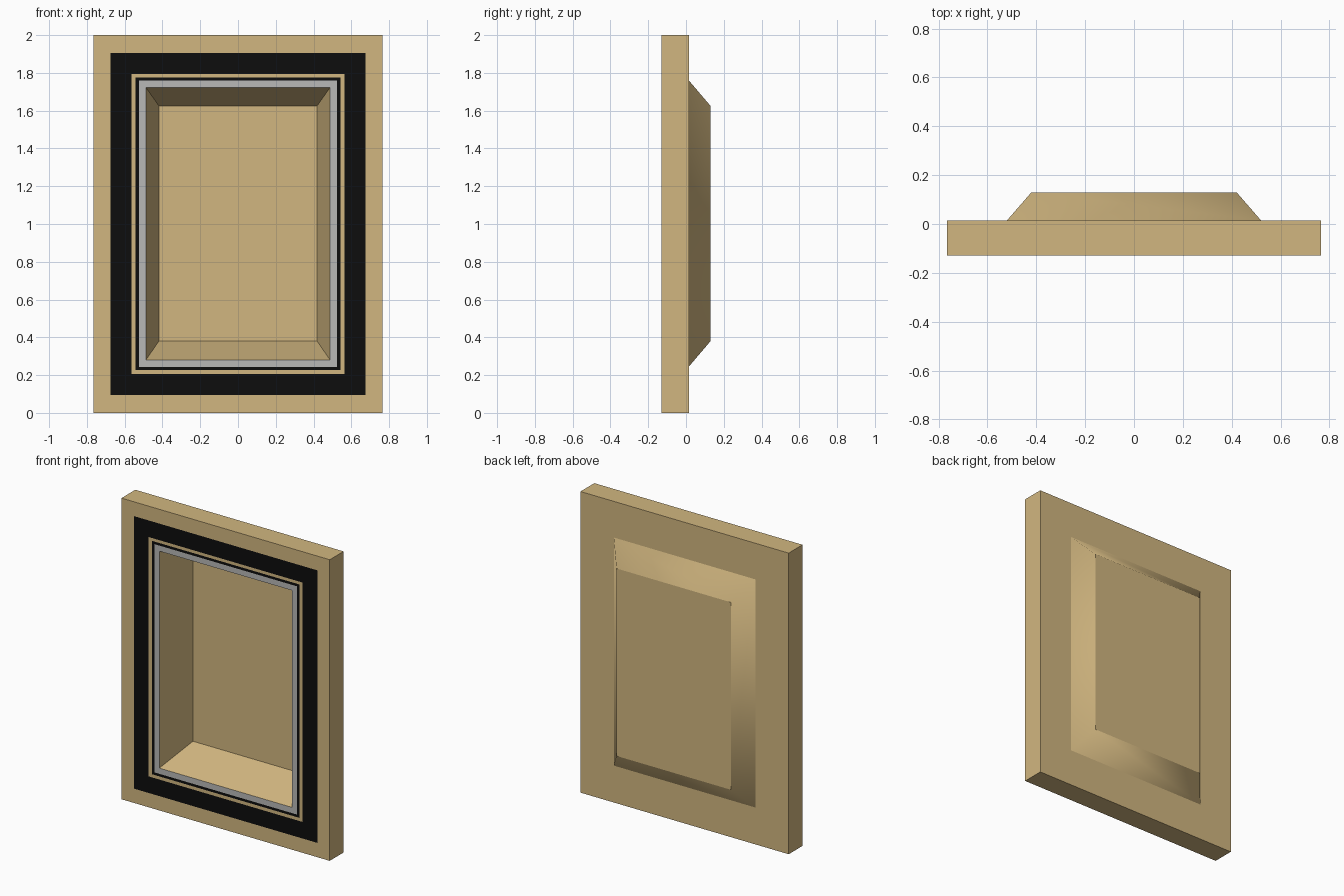
import bpy, bmesh

if "Cube" in bpy.data.objects:
    bpy.data.objects.remove(bpy.data.objects["Cube"])


def material(name, rgb):
    m = bpy.data.materials.new(name)
    m.diffuse_color = (*rgb, 1)
    m.use_nodes = True
    m.node_tree.nodes["Principled BSDF"].inputs["Base Color"].default_value = m.diffuse_color
    return m


TAN = material("tan", (0.64, 0.47, 0.215))
BLACK = material("black", (0.004, 0.004, 0.004))
GREY = material("grey", (0.48, 0.48, 0.475))


def loft(name, mat, rects, cap_last=False, smooth=False):
    """Join rectangles (half width, bottom z, top z, y) into a band of faces."""
    bm = bmesh.new()
    loops = [[bm.verts.new(p) for p in ((-w, y, b), (w, y, b), (w, y, t), (-w, y, t))]
             for w, b, t, y in rects]
    for a, c in zip(loops, loops[1:]):
        for i in range(4):
            j = (i + 1) % 4
            f = bm.faces.new((a[i], a[j], c[j], c[i]))
            f.smooth = smooth
    if cap_last:
        cap = bm.faces.new(loops[-1])
        for e in cap.edges:          # keep the rim of the panel crisp
            e.smooth = False
    me = bpy.data.meshes.new(name)
    bm.to_mesh(me)
    bm.free()
    me.materials.append(mat)
    ob = bpy.data.objects.new(name, me)
    bpy.context.collection.objects.link(ob)
    return ob


F, B, D = -0.13, 0.015, 0.13        # front, slab back, tray back

# Concentric outlines of the front bands, from outside in
outer = (0.765, 0.0, 2.0)
seal_out = (0.674, 0.095, 1.905)
seal_in = (0.565, 0.205, 1.795)
line_out = (0.542, 0.226, 1.776)
trim_out = (0.524, 0.243, 1.759)
trim_in = (0.487, 0.281, 1.722)
tray_out = (0.52, 0.245, 1.76)
tray_end = (0.42, 0.38, 1.625)

# Door slab with the stepped tray on its back
loft("door_slab", TAN, [(*seal_out, F), (*outer, F), (*outer, B), (*tray_out, B)])
loft("tray_back", TAN, [(*tray_out, B), (*tray_end, D)], cap_last=True, smooth=True)

# Flush bands on the front face, outside in
loft("seal_band", BLACK, [(*seal_in, F), (*seal_out, F)])
loft("inner_border", TAN, [(*line_out, F), (*seal_in, F)])
loft("thin_seal_line", BLACK, [(*trim_out, F), (*line_out, F)])
loft("metal_trim", GREY, [(*trim_in, F), (*trim_out, F)])

# Recess, tapering to its rear panel; faces point into the opening
recess = loft("recess_liner", TAN, [(*trim_in, F), (0.418, 0.381, 1.624, D - 0.006)], cap_last=True)

# Orient normals: front bands toward -y, recess inward, slab and tray outward
for ob in bpy.context.collection.objects:
    bm = bmesh.new()
    bm.from_mesh(ob.data)
    for f in bm.faces:
        f.normal_update()
        c, n = f.calc_center_median(), f.normal
        if abs(n.y) > 0.9:
            want = 1 if (c.y > 0 and ob is not recess) else -1
            flip = n.y * want < 0
        else:
            out = n.x * c.x + n.z * (c.z - 1)
            flip = out > 0 if ob is recess else out < 0
        if flip:
            f.normal_flip()
    bm.to_mesh(ob.data)
    bm.free()
